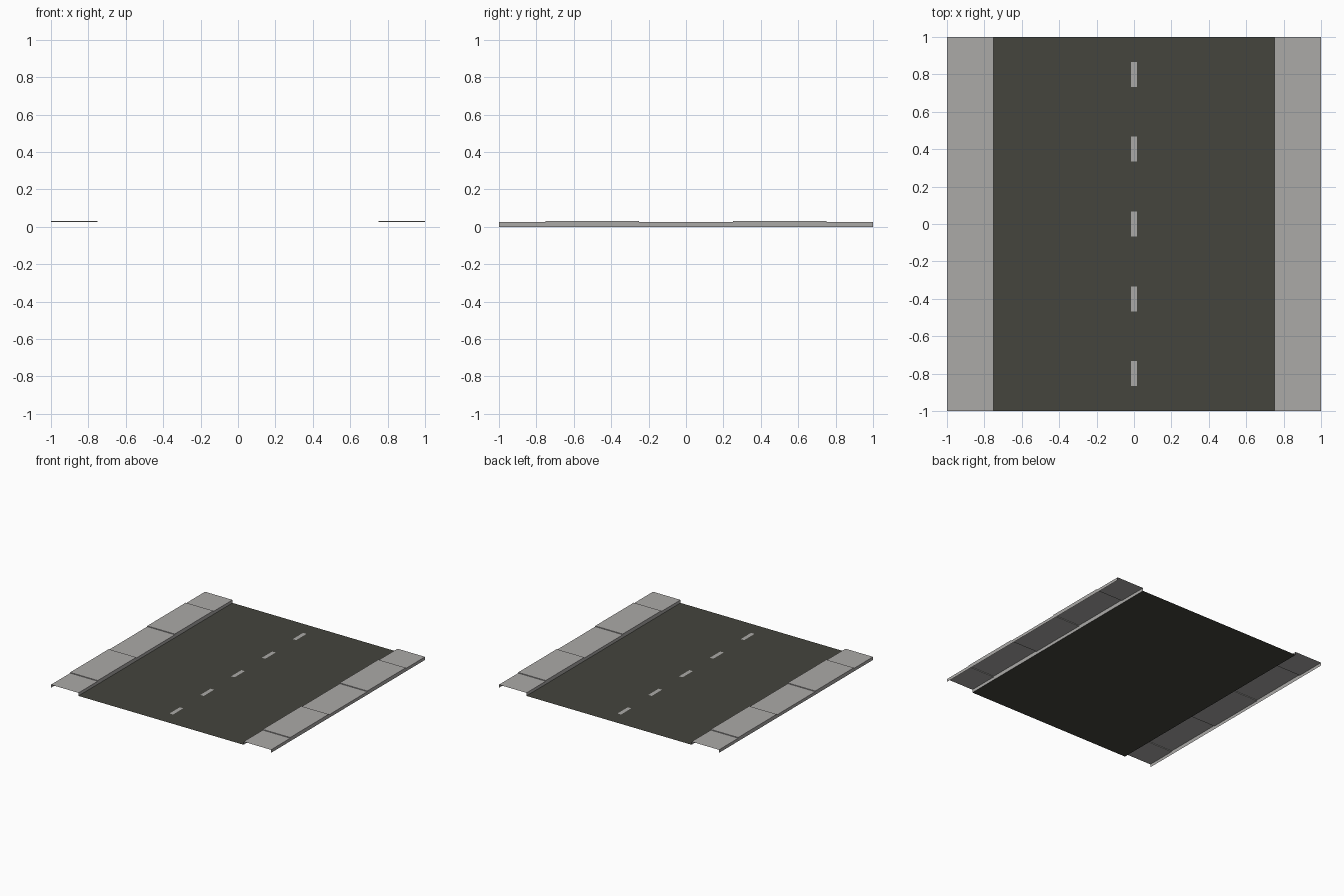
import bpy, bmesh

if "Cube" in bpy.data.objects:
    bpy.data.objects.remove(bpy.data.objects["Cube"])

def material(name, rgb):
    m = bpy.data.materials.new(name)
    m.diffuse_color = (*rgb, 1)
    m.use_nodes = True
    m.node_tree.nodes["Principled BSDF"].inputs["Base Color"].default_value = m.diffuse_color
    return m

ASPHALT = material("dark asphalt", (0.058, 0.058, 0.047))
CONCRETE = material("grey concrete", (0.41, 0.40, 0.39))
PAINT = material("lane paint", (0.41, 0.40, 0.39))

def make(name, quads, mat):
    bm = bmesh.new()
    for q in quads:
        bm.faces.new([bm.verts.new(p) for p in q])
    bmesh.ops.remove_doubles(bm, verts=bm.verts, dist=1e-5)
    me = bpy.data.meshes.new(name)
    bm.to_mesh(me)
    bm.free()
    me.materials.append(mat)
    ob = bpy.data.objects.new(name, me)
    bpy.context.collection.objects.link(ob)

def flat(x0, x1, y0, y1, z):
    return [(x0, y0, z), (x1, y0, z), (x1, y1, z), (x0, y1, z)]

def wall_x(x, y0, y1, z, facing):
    q = [(x, y0, 0), (x, y1, 0), (x, y1, z), (x, y0, z)]
    return q if facing > 0 else q[::-1]

# Road sheet and the dashed centre line
make("road", [flat(-0.75, 0.75, -1, 1, 0)], ASPHALT)
make("lane_dashes", [flat(-0.016, 0.016, 0.4 * i - 0.067, 0.4 * i + 0.067, 0.001)
                     for i in range(-2, 3)], PAINT)

# Pavements: slabs of alternating height, with kerb and outer walls, open ends
edges = [-1, -0.75, -0.25, 0.25, 0.75, 1]
heights = [0.025, 0.031, 0.025, 0.031, 0.025]
for name, x0, x1 in (("left_pavement", -1, -0.75), ("right_pavement", 0.75, 1)):
    quads = []
    for y0, y1, z in zip(edges, edges[1:], heights):
        quads += [flat(x0, x1, y0, y1, z),
                  wall_x(x0, y0, y1, z, -1), wall_x(x1, y0, y1, z, 1)]
    # risers between neighbouring slabs
    for y, za, zb in zip(edges[1:], heights, heights[1:]):
        quads.append([(x0, y, za), (x1, y, za), (x1, y, zb), (x0, y, zb)])
    make(name, quads, CONCRETE)
